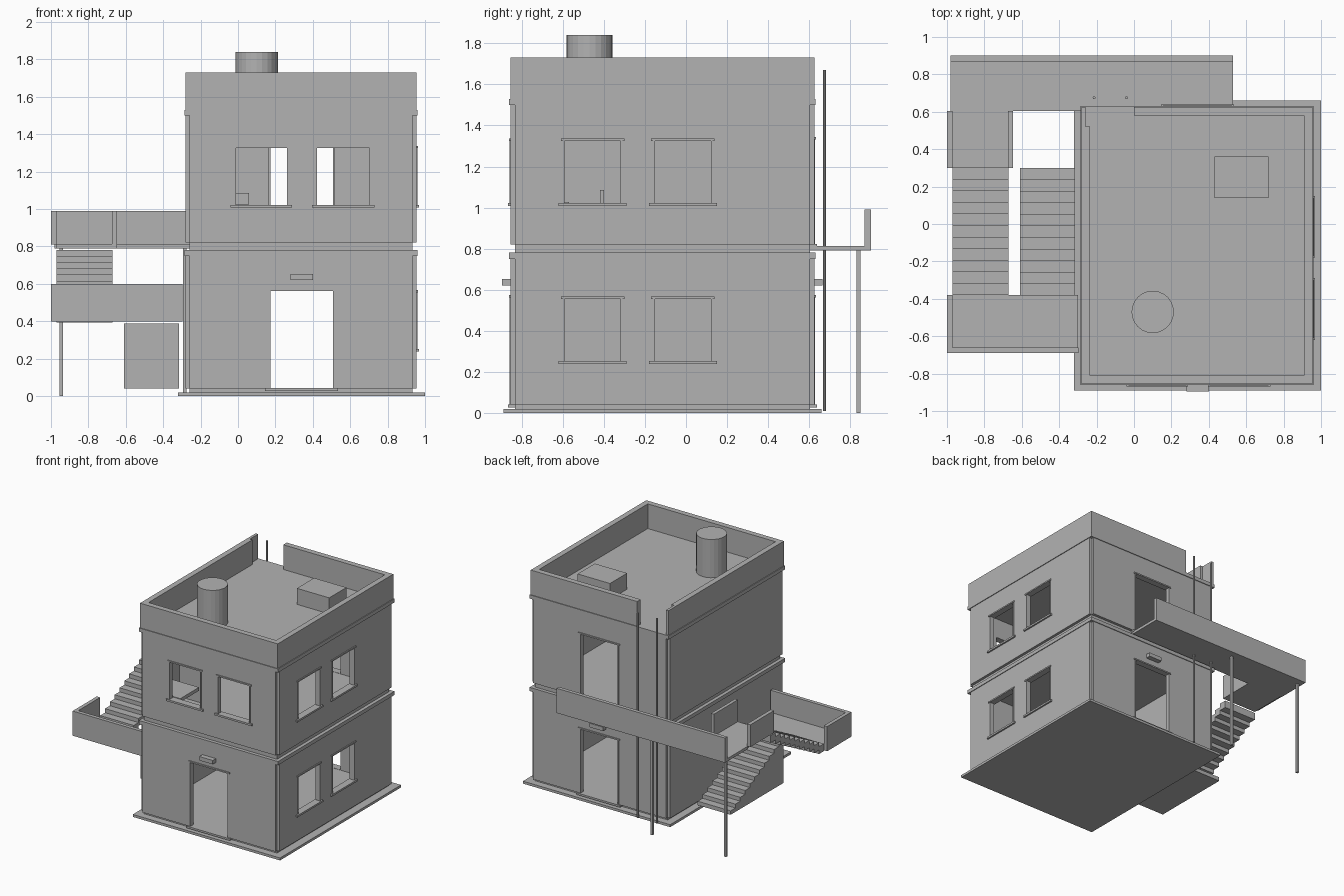
import bpy, bmesh
from mathutils import Matrix, Vector

if "Cube" in bpy.data.objects:
    bpy.data.objects.remove(bpy.data.objects["Cube"], do_unlink=True)

plaster = bpy.data.materials.new("plain_grey")
plaster.use_nodes = True
GREY = (0.45, 0.45, 0.45, 1)
plaster.diffuse_color = GREY
plaster.node_tree.nodes["Principled BSDF"].inputs["Base Color"].default_value = GREY


def finish(name, bm):
    mesh = bpy.data.meshes.new(name)
    bm.to_mesh(mesh)
    bm.free()
    mesh.materials.append(plaster)
    obj = bpy.data.objects.new(name, mesh)
    bpy.context.collection.objects.link(obj)
    return obj


def boxes(name, *bounds):
    """One object from boxes given as (x0, x1, y0, y1, z0, z1)."""
    bm = bmesh.new()
    for x0, x1, y0, y1, z0, z1 in bounds:
        size = Matrix.Diagonal((x1 - x0, y1 - y0, z1 - z0, 1))
        mid = Vector((x0 + x1, y0 + y1, z0 + z1)) / 2
        bmesh.ops.create_cube(bm, size=1, matrix=Matrix.Translation(mid) @ size)
    return finish(name, bm)


def rod(name, x, y, r, z0, z1, sides):
    bm = bmesh.new()
    bmesh.ops.create_cone(bm, cap_ends=True, segments=sides, radius1=r, radius2=r,
                          depth=z1 - z0, matrix=Matrix.Translation((x, y, (z0 + z1) / 2)))
    return finish(name, bm)


# Outer wall planes, wall thickness and corner notch
X0, X1, Y0, Y1 = -0.28, 0.955, -0.855, 0.625
T, N, LIP = 0.045, 0.022, 0.006


def oriented(side, a0, a1, d0, d1, z0, z1):
    """Box along one facade; d is the depth, measured outwards from its plane."""
    if side == "front":
        return (a0, a1, Y0 - d1, Y0 - d0, z0, z1)
    if side == "back":
        return (a0, a1, Y1 + d0, Y1 + d1, z0, z1)
    if side == "left":
        return (X1 + d0, X1 + d1, a0, a1, z0, z1)
    return (X0 - d1, X0 - d0, a0, a1, z0, z1)


def wall(name, side, z0, z1, openings):
    """Wall split around its openings, with lintel, sill and jamb trims."""
    start, end = (X0 + N, X1 - N) if side in ("front", "back") else (Y0 + N, Y1 - N)
    parts, trims, a = [], [], start
    for o0, o1, b, t in openings:
        parts.append((a, o0, z0, z1))
        parts.append((o0, o1, t, z1))
        if b > z0:
            parts.append((o0, o1, z0, b))
        trims.append(oriented(side, o0 - 0.01, o1 + 0.01, -T, 0.008, t - 0.005, t + 0.006))
        trims.append(oriented(side, o0 - 0.02, o1 + 0.02, -T, 0.013, b - 0.013, b + 0.002))
        for j in (o0, o1 - 0.008):
            trims.append(oriented(side, j, j + 0.008, -T + 0.01, 0.004, b, t))
        a = o1
    parts.append((a, end, z0, z1))
    boxes(name, *[oriented(side, p, q, -T, 0, s, t) for p, q, s, t in parts])
    if trims:
        boxes(name + "_trims", *trims)


# Plinth and floor slabs
boxes("plinth", (-0.32, 1, -0.89, 0.66, 0, 0.02))
for name, z0, z1 in (("ground_floor", 0.02, 0.04), ("upper_floor", 0.77, 0.82),
                     ("roof_slab", 1.49, 1.53)):
    boxes(name, (X0 + N, X1 - N, Y0 + N, Y1 - N, z0, z1))

# Storey walls
door = (0.165, 0.515)
front_windows = [(-0.02, 0.27), (0.415, 0.71)]
side_windows = [(-0.60, -0.31), (-0.16, 0.13)]
for storey, z0, z1, sill, head in (("lower", 0.04, 0.78, 0.25, 0.56),
                                   ("upper", 0.82, 1.53, 1.02, 1.33)):
    doorway = [(*door, z0, head + 0.007)]
    glazed = [(a, b, sill, head) for a, b in front_windows]
    wall(storey + "_front_wall", "front", z0, z1, doorway if storey == "lower" else glazed)
    wall(storey + "_back_wall", "back", z0, z1, doorway)
    wall(storey + "_left_wall", "left", z0, z1, [(a, b, sill, head) for a, b in side_windows])
    wall(storey + "_right_wall", "right", z0, z1, [])
    # Projecting lip at the head of the storey
    boxes(storey + "_lip",
          (X0 - LIP, X1 + LIP, Y0 - LIP, Y0 + T, z1 - 0.03, z1),
          (X0 - LIP, X1 + LIP, Y1 - T, Y1 + LIP, z1 - 0.03, z1),
          (X0 - LIP, X0 + T, Y0 + T, Y1 - T, z1 - 0.03, z1),
          (X1 - T, X1 + LIP, Y0 + T, Y1 - T, z1 - 0.03, z1))

# Parapet with a gap for the roof ladder
P0, P1 = 1.53, 1.73
boxes("parapet",
      (X0, X1, Y0, Y0 + T, P0, P1),
      (X1 - T, X1, Y0 + T, Y1, P0, P1),
      (0, X1 - T, Y1 - T, Y1, P0, P1),
      (X0, X0 + T, Y0 + T, 0.52, P0, P1),
      (X0, X0 + N, 0.52, Y1, P0, P1))

# Roof fittings and ladder rails
rod("water_tank", 0.1, -0.47, 0.113, 1.53, 1.84, 24)
boxes("roof_box", (0.43, 0.72, 0.14, 0.36, 1.53, 1.66))
for i, x in enumerate((-0.213, -0.04)):
    rod(f"ladder_rail_{i + 1}", x, 0.675, 0.008, 0.01, 1.67, 10)

# Lamps over the doors
for side in ("front", "back"):
    boxes(side + "_lamp", oriented(side, 0.28, 0.40, 0, 0.04, 0.62, 0.652))

# Furniture on the upper floor
boxes("counter", (-0.23, 0.05, -0.81, -0.57, 1.0, 1.027))
boxes("low_partition", (-0.23, 0.06, -0.42, -0.40, 0.82, 1.085))

# Balcony walkway, its guard walls and posts
boxes("balcony_slab", (-0.98, 0.53, 0.603, 0.9, 0.79, 0.813),
      (-0.97, -0.67, 0.30, 0.603, 0.79, 0.813))
boxes("balcony_guard", (-0.98, 0.53, 0.87, 0.9, 0.79, 0.99))
boxes("walkway_guards", (-1, -0.97, 0.30, 0.605, 0.81, 0.99),
      (-0.675, -0.648, 0.30, 0.605, 0.79, 0.99))
for i, x in enumerate((-0.945, -0.285)):
    boxes(f"balcony_post_{i + 1}", (x - 0.01, x + 0.01, 0.83, 0.85, 0, 0.79))

# Stair landing with guard walls
boxes("landing", (-0.98, -0.30, -0.67, -0.38, 0.40, 0.42))
boxes("landing_guard", (-1, -0.297, -0.69, -0.66, 0.40, 0.60),
      (-1, -0.97, -0.66, -0.38, 0.40, 0.60))

# Flights: solid lower steps, overlapping open upper steps
COUNT = 11
RUN = 0.68 / COUNT
lower, upper = [], []
for i in range(COUNT):
    y = 0.30 - RUN * (i + 1)
    lower.append((-0.61, -0.315, y, y + RUN, 0.04, 0.04 + 0.38 * (i + 1) / (COUNT + 1)))
    y = -0.38 + RUN * i
    z = 0.42 + 0.393 * (i + 1) / (COUNT + 1)
    upper.append((-0.97, -0.67, y, y + RUN, z - 0.06, z))
boxes("lower_flight", *lower)
boxes("upper_flight", *upper)
